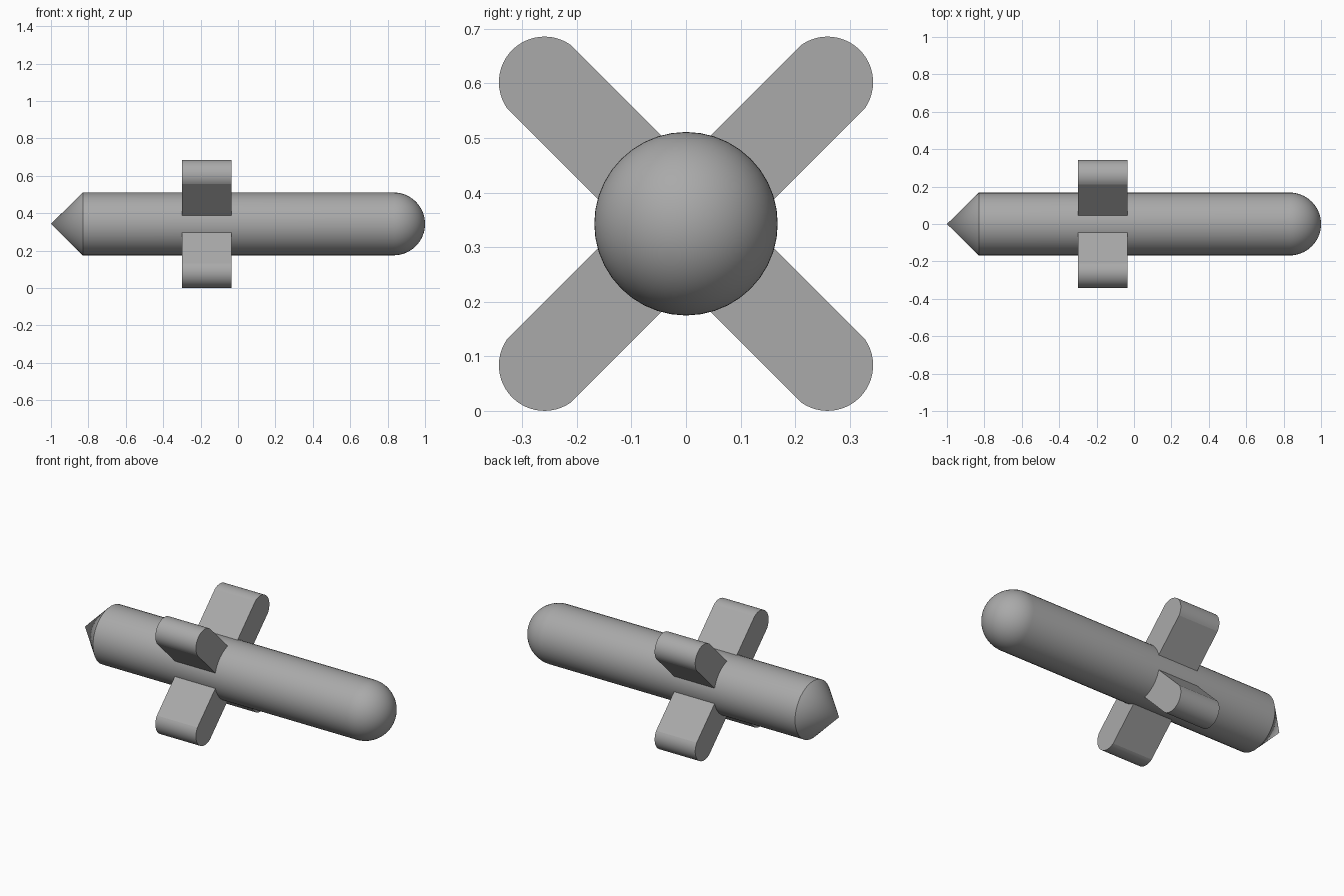
import bpy, bmesh, math
from mathutils import Matrix, Vector

if "Cube" in bpy.data.objects:
    bpy.data.objects.remove(bpy.data.objects["Cube"])

CENTRE_Z = 0.343
RADIUS = 0.168

grey = bpy.data.materials.new("plain grey")
grey.diffuse_color = (0.4, 0.4, 0.4, 1)
grey.use_nodes = True
grey.node_tree.nodes["Principled BSDF"].inputs["Base Color"].default_value = grey.diffuse_color


def finish(name, bm, smooth_angle):
    """Turn a bmesh into a grey object, smooth except at sharp edges."""
    bmesh.ops.recalc_face_normals(bm, faces=bm.faces)
    mesh = bpy.data.meshes.new(name)
    bm.to_mesh(mesh)
    bm.free()
    mesh.materials.append(grey)
    obj = bpy.data.objects.new(name, mesh)
    bpy.context.collection.objects.link(obj)
    bpy.ops.object.select_all(action='DESELECT')
    obj.select_set(True)
    bpy.context.view_layer.objects.active = obj
    bpy.ops.object.shade_smooth_by_angle(angle=math.radians(smooth_angle))
    return obj


# Body: pointed tail, straight tube and round nose, spun around the x axis
nose_x = 1 - RADIUS
profile = [(-1, 0), (-0.83, RADIUS)]
for i in range(17):
    a = math.radians(90 - 90 * i / 16)
    profile.append((nose_x + RADIUS * math.cos(a), RADIUS * math.sin(a)))
bm = bmesh.new()
points = [bm.verts.new((x, 0, r)) for x, r in profile]
edges = [bm.edges.new(pair) for pair in zip(points, points[1:])]
bmesh.ops.spin(bm, geom=points + edges, cent=(0, 0, 0), axis=(1, 0, 0),
               angle=2 * math.pi, steps=40)
bmesh.ops.remove_doubles(bm, verts=bm.verts, dist=1e-4)
body = finish("body", bm, 30)
body.location.z = CENTRE_Z

# Fins: thick bars with a rounded tip slightly wider than the bar
FIN_X0, FIN_X1 = -0.30, -0.035
HALF_WIDTH, TIP_RADIUS, TIP_DIST = 0.082, 0.0835, 0.3665
spread = math.asin(HALF_WIDTH / TIP_RADIUS)


def make_fin(name, degrees):
    outline = [(0.06, HALF_WIDTH), (0.06, -HALF_WIDTH)]
    for i in range(25):
        a = spread * (2 * i / 24 - 1)
        outline.append((TIP_DIST + TIP_RADIUS * math.cos(a), TIP_RADIUS * math.sin(a)))
    bm = bmesh.new()
    face = bm.faces.new([bm.verts.new((FIN_X0, u, v)) for u, v in outline])
    out = bmesh.ops.extrude_face_region(bm, geom=[face])
    moved = [g for g in out["geom"] if isinstance(g, bmesh.types.BMVert)]
    bmesh.ops.translate(bm, verts=moved, vec=Vector((FIN_X1 - FIN_X0, 0, 0)))
    bmesh.ops.rotate(bm, verts=bm.verts, cent=(0, 0, 0),
                     matrix=Matrix.Rotation(math.radians(degrees), 3, 'X'))
    fin = finish(name, bm, 9)
    fin.location.z = CENTRE_Z


for name, degrees in (("fin_upper_back", 45), ("fin_upper_front", 135),
                      ("fin_lower_front", 225), ("fin_lower_back", 315)):
    make_fin(name, degrees)
